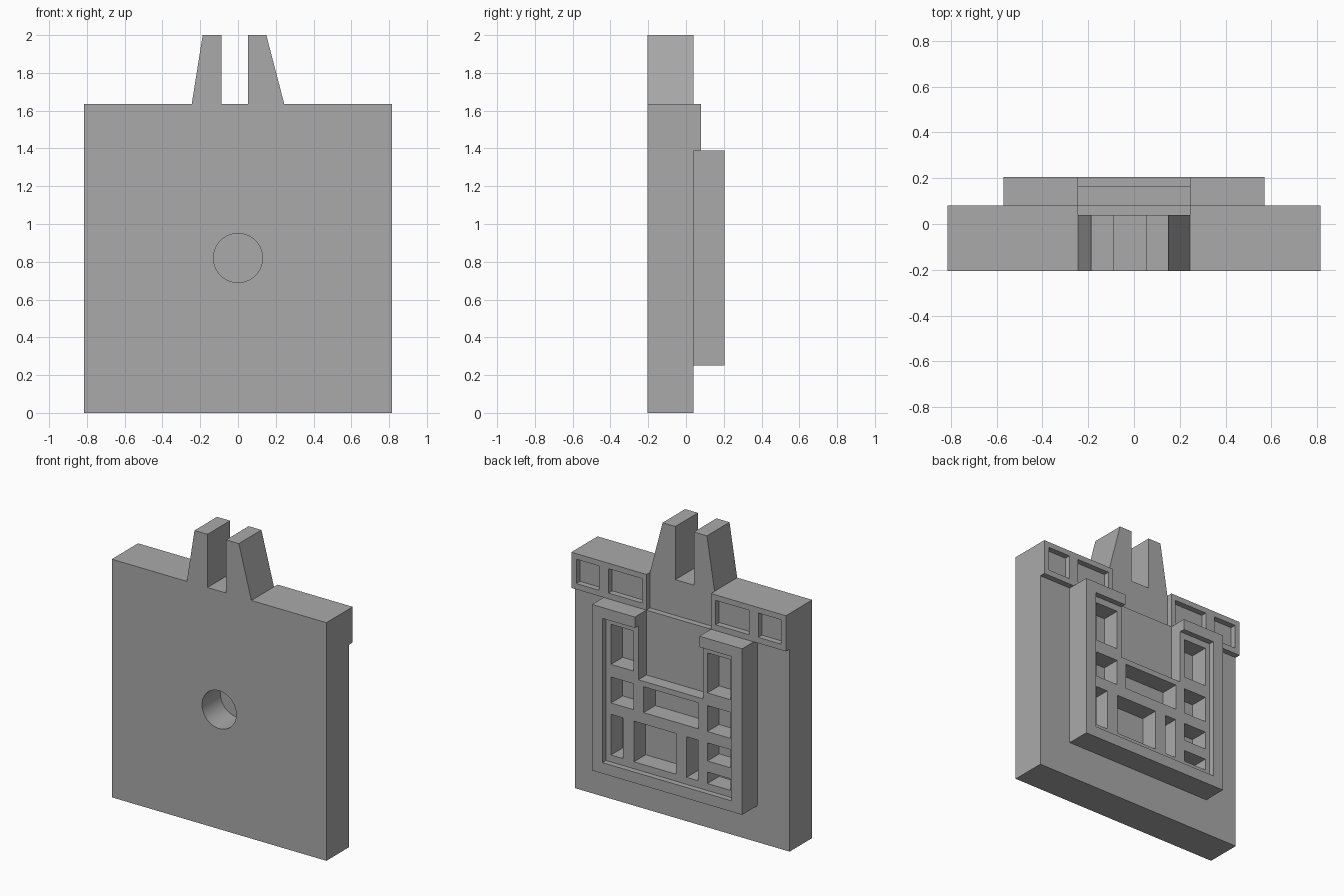
import bpy
import bmesh
from math import pi
from mathutils import Matrix, Vector

if "Cube" in bpy.data.objects:
    bpy.data.objects.remove(bpy.data.objects["Cube"], do_unlink=True)

grey = bpy.data.materials.new("plain grey")
grey.use_nodes = True
colour = (0.4, 0.4, 0.4, 1)
grey.diffuse_color = colour
grey.node_tree.nodes["Principled BSDF"].inputs["Base Color"].default_value = colour

FRONT, FACE, LEDGE, PANEL, RIM = -0.205, 0.04, 0.08, 0.167, 0.205


def finish(name, bm):
    mesh = bpy.data.meshes.new(name)
    bmesh.ops.recalc_face_normals(bm, faces=bm.faces)
    bm.to_mesh(mesh)
    bm.free()
    mesh.materials.append(grey)
    obj = bpy.data.objects.new(name, mesh)
    bpy.context.collection.objects.link(obj)
    return obj


def boxes(name, spans, y0, y1):
    """One mesh of boxes, each given as (x0, x1, z0, z1)."""
    bm = bmesh.new()
    for x0, x1, z0, z1 in spans:
        size = Matrix.Diagonal((x1 - x0, y1 - y0, z1 - z0, 1))
        centre = Vector((x0 + x1, y0 + y1, z0 + z1)) / 2
        bmesh.ops.create_cube(bm, size=1, matrix=Matrix.Translation(centre) @ size)
    return finish(name, bm)


def cut(obj, cutter):
    cutter.hide_render = True
    mod = obj.modifiers.new("cut", "BOOLEAN")
    mod.operation, mod.solver, mod.object = "DIFFERENCE", "EXACT", cutter
    bpy.context.view_layer.objects.active = obj
    bpy.ops.object.modifier_apply(modifier=mod.name)
    bpy.data.objects.remove(cutter, do_unlink=True)


# Main slab with the two tapered prongs
half, top = 0.815, 1.635
outline = [(-half, 0), (half, 0), (half, top), (0.245, top), (0.15, 2), (0.053, 2),
           (0.053, top), (-0.088, top), (-0.088, 2), (-0.187, 2), (-0.245, top), (-half, top)]
bm = bmesh.new()
face = bm.faces.new([bm.verts.new((x, FRONT, z)) for x, z in outline])
new = bmesh.ops.extrude_face_region(bm, geom=[face])["geom"]
bmesh.ops.translate(bm, vec=(0, FACE - FRONT, 0),
                    verts=[v for v in new if isinstance(v, bmesh.types.BMVert)])
slab = finish("slab", bm)

# Blind round hole in the front
bm = bmesh.new()
bmesh.ops.create_cone(bm, cap_ends=True, segments=64, radius1=0.13, radius2=0.13, depth=0.4,
                      matrix=Matrix.Translation((0, FRONT, 0.82)) @ Matrix.Rotation(pi / 2, 4, "X"))
cut(slab, finish("hole_cutter", bm))

# Raised back frame: rim, sunken panel and open notch at the top
frame = boxes("back_frame", [(-0.57, 0.57, 0.25, 1.39)], FACE, RIM)
cut(frame, boxes("recess_cutter", [(-0.49, 0.49, 0.325, 1.315)], PANEL, 0.3))
cut(frame, boxes("notch_cutter", [(-0.245, 0.245, 0.945, 1.5)], LEDGE, 0.3))

# Compartments through the panel
tall, middle, low = (0.995, 1.27), (0.73, 0.908), (0.373, 0.652)
left, right = (0.28, 0.453), (-0.455, -0.28)
cells = [left + tall, left + middle, right + tall, right + middle,
         (-0.21, 0.205) + middle, (0.363, 0.453) + low, (-0.04, 0.278) + low,
         (-0.207, -0.122) + low, right + (0.528, 0.652), right + (0.373, 0.452)]
cut(frame, boxes("cell_cutter", cells, 0, 0.19))

# Top back bars, each with two shallow windows
for name, s in (("left_bar", 1), ("right_bar", -1)):
    def span(a, b, z0, z1):
        return (*sorted((s * a, s * b)), z0, z1)
    bar = boxes(name, [span(0.245, half, 1.39, top)], FACE, LEDGE)
    windows = [span(0.28, 0.533, 1.43, 1.597), span(0.605, 0.777, 1.43, 1.597)]
    cut(bar, boxes("window_cutter", windows, 0, 0.2))

# Smooth only the round hole wall
bpy.ops.object.select_all(action="DESELECT")
slab.select_set(True)
bpy.context.view_layer.objects.active = slab
bpy.ops.object.shade_smooth_by_angle()
